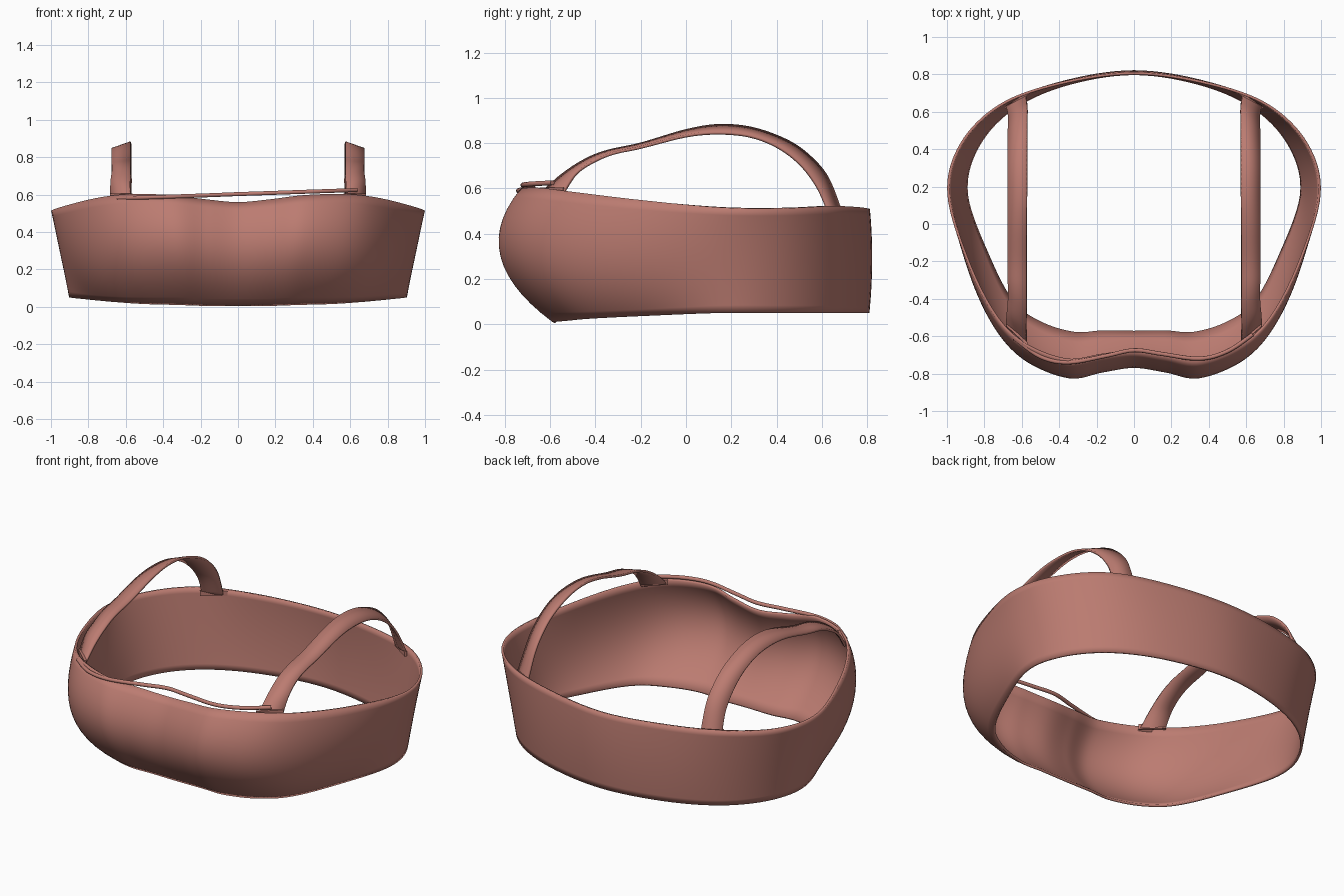
import bpy, math
from mathutils import Vector

if "Cube" in bpy.data.objects:
    bpy.data.objects.remove(bpy.data.objects["Cube"])

mat = bpy.data.materials.new("dusty_rose")
mat.diffuse_color = (0.5, 0.2, 0.165, 1)
mat.use_nodes = True
mat.node_tree.nodes["Principled BSDF"].inputs["Base Color"].default_value = mat.diffuse_color


def spline(pts, steps, closed=False):
    """Catmull-Rom resampling of a list of points."""
    pts = [Vector(p) for p in pts]
    n = len(pts)
    get = (lambda i: pts[i % n]) if closed else (lambda i: pts[max(0, min(n - 1, i))])
    out = []
    for i in range(n if closed else n - 1):
        a, b, c, d = (get(i + k) for k in (-1, 0, 1, 2))
        for s in range(steps):
            t = s / steps
            out.append(0.5 * (2 * b + (c - a) * t + (2 * a - 5 * b + 4 * c - d) * t * t
                              + (3 * b - a - 3 * c + d) * t ** 3))
    return out if closed else out + [pts[-1]]


def sheet(name, rows, closed, thickness, offset):
    """Skin rows of equal length into a smooth, thickened surface."""
    n = len(rows[0])
    verts = [p for r in rows for p in r]
    faces = [(j * n + i, j * n + (i + 1) % n, (j + 1) * n + (i + 1) % n, (j + 1) * n + i)
             for j in range(len(rows) - 1) for i in range(n if closed else n - 1)]
    me = bpy.data.meshes.new(name)
    me.from_pydata(verts, [], faces)
    ob = bpy.data.objects.new(name, me)
    bpy.context.collection.objects.link(ob)
    me.materials.append(mat)
    mod = ob.modifiers.new("thickness", 'SOLIDIFY')
    mod.thickness, mod.offset = thickness, offset
    smooth(ob)
    return ob


def smooth(ob):
    bpy.ops.object.select_all(action='DESELECT')
    ob.select_set(True)
    bpy.context.view_layer.objects.active = ob
    bpy.ops.object.shade_smooth_by_angle(angle=math.radians(40))


def mirror(ob):
    m = ob.modifiers.new("mirror", 'MIRROR')
    m.use_mirror_merge = False


def ring(half):
    """Mirror a front-centre to back-centre half outline into a closed loop."""
    return spline(half + [(-x, y, z) for x, y, z in half[-2:0:-1]], 8, True)


# Chest band: bottom, fullest and top outlines
bottom = ring([(0, -.58, .005), (.17, -.578, .005), (.32, -.585, .01), (.5, -.53, .015),
               (.65, -.42, .025), (.78, -.18, .037), (.9, .15, .05), (.85, .4, .05),
               (.67, .61, .05), (.38, .748, .05), (0, .81, .05)])
middle = ring([(0, -.77, .33), (.17, -.795, .34), (.35, -.825, .36), (.59, -.725, .35),
               (.76, -.53, .33), (.89, -.22, .32), (.96, .15, .33), (.895, .42, .33),
               (.7, .63, .33), (.4, .76, .33), (0, .822, .33)])
top = ring([(0, -.685, .56), (.17, -.705, .575), (.36, -.73, .598), (.58, -.65, .603),
            (.74, -.5, .585), (.89, -.21, .55), (.998, .16, .515), (.93, .43, .512),
            (.72, .64, .522), (.4, .757, .518), (0, .812, .51)])
rows = []
for k in range(15):
    t = k / 14
    w0, w1, w2 = (t - .6) * (t - 1) / .6, t * (t - 1) / -.24, t * (t - .6) / .4
    rows.append([b * w0 + m * w1 + p * w2 for b, m, p in zip(bottom, middle, top)])
sheet("chest_band", rows, True, .014, -1)

# Shoulder straps: ribbons between an inner and an outer edge
inner = [(-.64, .585), (-.55, .665), (-.45, .73), (-.35, .77), (-.2, .803), (0, .862),
         (.15, .885), (.3, .87), (.45, .815), (.55, .745), (.63, .65), (.69, .5)]
outer = [(-.55, .575), (-.49, .67), (-.41, .725), (-.32, .762), (-.2, .788), (0, .838),
         (.15, .85), (.29, .835), (.41, .787), (.51, .71), (.585, .61), (.635, .5)]
xs = [(.58, .685), (.578, .682)] + [(.575, .675)] * 9 + [(.58, .685)]
e_in = spline([(x[0], *p) for x, p in zip(xs, inner)], 6)
e_out = spline([(x[1], *p) for x, p in zip(xs, outer)], 6)
strap = sheet("shoulder_strap", [[o.lerp(i, f) for o, i in zip(e_out, e_in)]
                                 for f in (0, .5, 1)], False, .013, -1)
mirror(strap)


# Stitched tabs where the straps meet the inside of the band
def tab(name, loc, angle):
    bpy.ops.mesh.primitive_cube_add(size=1, location=loc, rotation=(0, 0, angle))
    ob = bpy.context.object
    ob.name = name
    ob.scale = (.15, .014, .03)
    bpy.ops.object.transform_apply(location=True, rotation=True, scale=True)
    ob.data.materials.append(mat)
    mirror(ob)


tab("front_strap_tab", (.625, -.59, .59), math.radians(43))
tab("back_strap_tab", (.625, .66, .5), math.radians(-34))

# Thin cord running along the front neckline
path = spline([(-.64, -.61, .58), (-.5, -.71, .585), (-.35, -.74, .59), (-.15, -.705, .597),
               (0, -.675, .603), (.15, -.695, .608), (.35, -.72, .615), (.5, -.68, .62),
               (.635, -.59, .625)], 6)
cu = bpy.data.curves.new("neckline_cord", 'CURVE')
cu.dimensions = '3D'
cu.bevel_depth, cu.bevel_resolution, cu.use_fill_caps = .011, 3, True
sp = cu.splines.new('POLY')
sp.points.add(len(path) - 1)
for pt, p in zip(sp.points, path):
    pt.co = (*p, 1)
sp.use_smooth = True
cu.materials.append(mat)
cord = bpy.data.objects.new("neckline_cord", cu)
bpy.context.collection.objects.link(cord)
